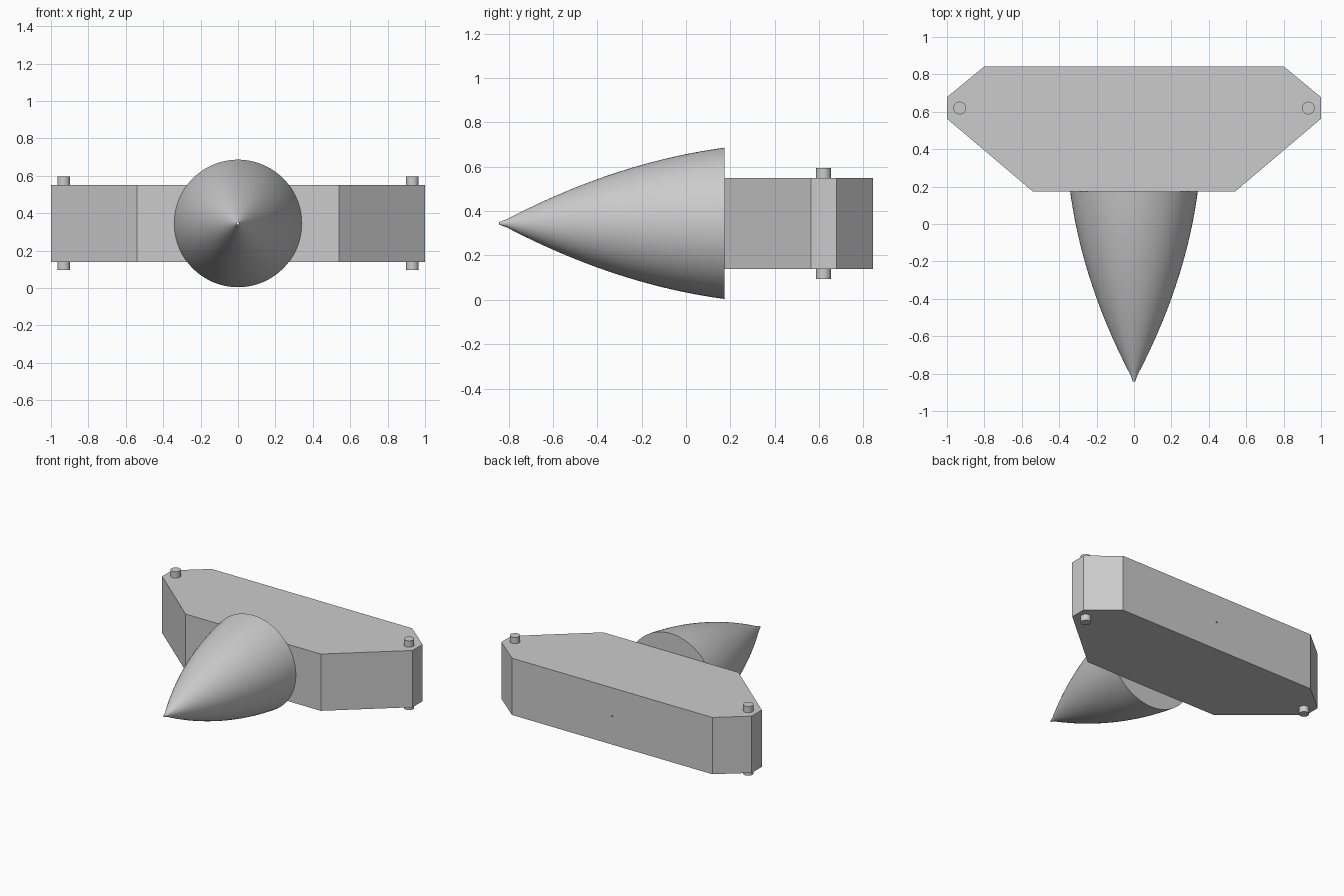
import bpy
import bmesh
from math import pi
from mathutils import Matrix, Vector

cube = bpy.data.objects.get("Cube")
if cube:
    bpy.data.objects.remove(cube, do_unlink=True)

AXIS_Z = 0.345
TIP_Y, BASE_Y, BACK_Y = -0.843, 0.173, 0.843
NOSE_R, BORE_R = 0.341, 0.006

grey = bpy.data.materials.new("plain grey")
grey.use_nodes = True
colour = (0.6, 0.6, 0.6, 1)
grey.diffuse_color = colour
grey.node_tree.nodes["Principled BSDF"].inputs["Base Color"].default_value = colour


def add_object(name, bm):
    bmesh.ops.recalc_face_normals(bm, faces=bm.faces[:])
    mesh = bpy.data.meshes.new(name)
    bm.to_mesh(mesh)
    bm.free()
    mesh.materials.append(grey)
    obj = bpy.data.objects.new(name, mesh)
    bpy.context.collection.objects.link(obj)
    return obj


def smooth(obj):
    bpy.ops.object.select_all(action="DESELECT")
    obj.select_set(True)
    bpy.context.view_layer.objects.active = obj
    bpy.ops.object.shade_smooth_by_angle(angle=pi / 6)


def cylinder(name, radius, length, matrix, sides=32):
    bm = bmesh.new()
    bmesh.ops.create_cone(bm, cap_ends=True, segments=sides, radius1=radius,
                          radius2=radius, depth=length, matrix=matrix)
    return add_object(name, bm)


# Nose: parabolic profile revolved round the y axis, with a fine central bore
def nose_point(t):
    radius = max(BORE_R, NOSE_R * (1.6 * t - 0.6 * t * t))
    return Vector((radius, TIP_Y + t * (BASE_Y - TIP_Y), AXIS_Z))


bm = bmesh.new()
steps = 32
profile = [nose_point(i / steps) for i in range(steps + 1)]
profile.append(Vector((BORE_R, BASE_Y, AXIS_Z)))
verts = [bm.verts.new(p) for p in profile]
edges = [bm.edges.new((verts[i], verts[(i + 1) % len(verts)])) for i in range(len(verts))]
bmesh.ops.spin(bm, geom=verts + edges, cent=(0, 0, AXIS_Z), axis=(0, 1, 0),
               angle=2 * pi, steps=96, use_merge=True)
bmesh.ops.remove_doubles(bm, verts=bm.verts[:], dist=0.00005)
smooth(add_object("nose_cone", bm))

# Body: bevelled outline extruded upward
half = [(0.54, BASE_Y), (1, 0.563), (1, 0.678), (0.8, BACK_Y)]
outline = half + [(-x, y) for x, y in reversed(half)]
bm = bmesh.new()
face = bm.faces.new([bm.verts.new((x, y, 0.14)) for x, y in outline])
ext = bmesh.ops.extrude_face_region(bm, geom=[face])
bmesh.ops.translate(bm, vec=(0, 0, 0.41),
                    verts=[v for v in ext["geom"] if isinstance(v, bmesh.types.BMVert)])
body = add_object("body_block", bm)

# Bore carried on through the body
bore_matrix = Matrix.Translation((0, 0.5, AXIS_Z)) @ Matrix.Rotation(pi / 2, 4, "X")
cutter = cylinder("bore_cutter", BORE_R, 1, bore_matrix, 16)
cutter.hide_render = True
cutter.hide_set(True)
cut = body.modifiers.new("bore", "BOOLEAN")
cut.operation = "DIFFERENCE"
cut.solver = "EXACT"
cut.object = cutter

# Hinge pins standing out above and below the body ends
for side, sign in (("left", 1), ("right", -1)):
    smooth(cylinder(side + "_pin", 0.034, 0.5, Matrix.Translation((sign * 0.932, 0.62, AXIS_Z))))
